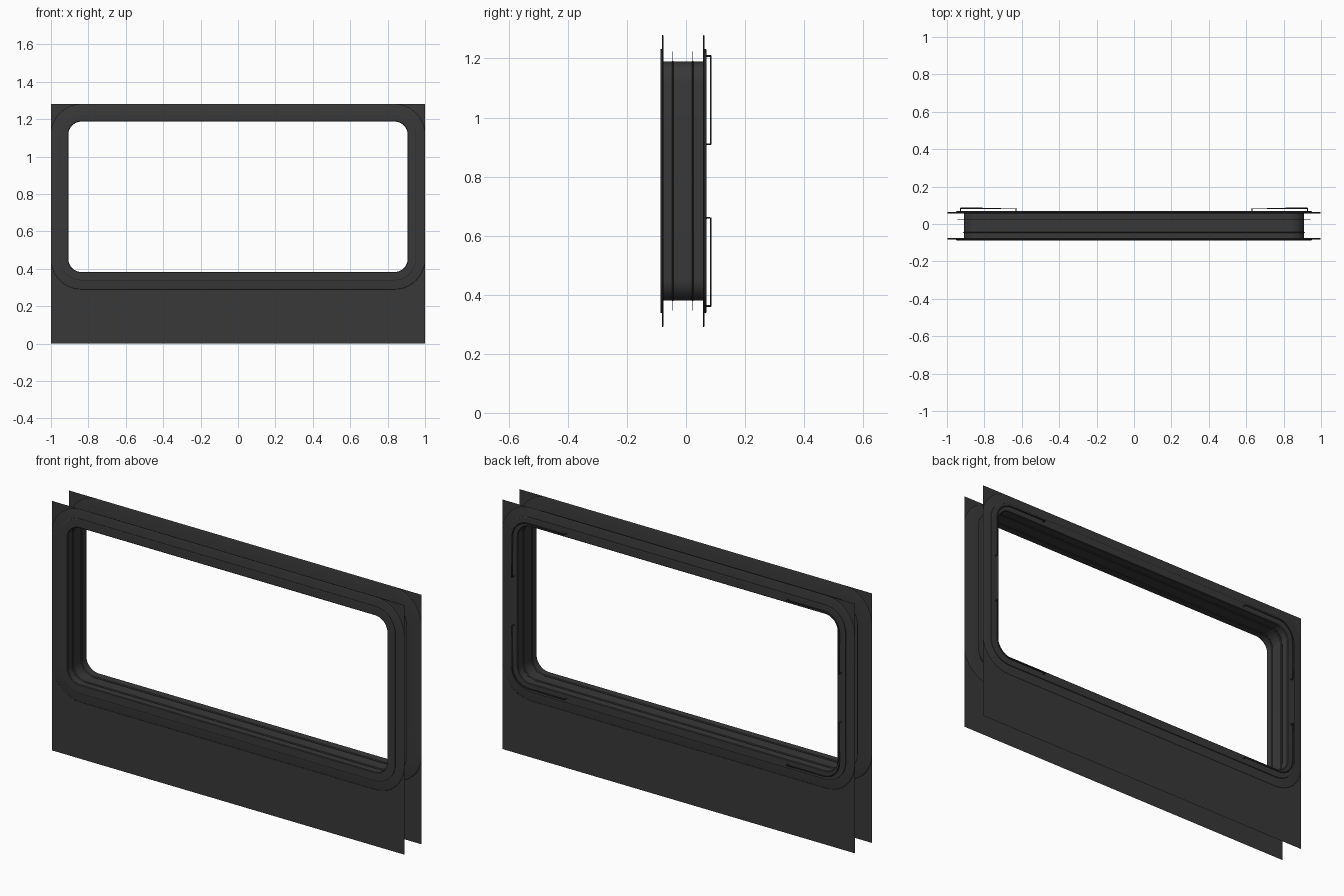
import bpy, bmesh, math

if "Cube" in bpy.data.objects:
    bpy.data.objects.remove(bpy.data.objects["Cube"])

HX, Z0, Z1, R = 0.907, 0.383, 1.187, 0.07   # opening half width, bottom, top, corner radius
RING = 0.093                                # outer edge of the cover plates
SEG = 10

dark = bpy.data.materials.new("dark_metal")
dark.diffuse_color = (0.04, 0.04, 0.04, 1)
dark.use_nodes = True
dark.node_tree.nodes["Principled BSDF"].inputs["Base Color"].default_value = dark.diffuse_color


def corner(sx, top, o, seg=SEG):
    """Arc points (x, z) of one rounded corner, offset o outward from the opening."""
    cx, cz = sx * (HX - R), (Z1 - R if top else Z0 + R)
    sz = 1 if top else -1
    return [(cx + sx * (R + o) * math.cos(a), cz + sz * (R + o) * math.sin(a))
            for a in (math.pi / 2 * i / seg for i in range(seg + 1))]


def loop(o):
    return (corner(1, True, o) + corner(-1, True, o)[::-1]
            + corner(-1, False, o) + corner(1, False, o)[::-1])


def finish(name, bm):
    bmesh.ops.recalc_face_normals(bm, faces=bm.faces)
    me = bpy.data.meshes.new(name)
    bm.to_mesh(me)
    bm.free()
    ob = bpy.data.objects.new(name, me)
    bpy.context.collection.objects.link(ob)
    me.materials.append(dark)
    bpy.context.view_layer.objects.active = ob
    ob.select_set(True)
    bpy.ops.object.shade_smooth_by_angle(angle=math.radians(30))
    ob.select_set(False)
    return ob


def sweep(name, profile, closed=True):
    """Sweep a (y, offset) profile around the rounded opening."""
    bm = bmesh.new()
    rows = [[bm.verts.new((x, y, z)) for x, z in loop(o)] for y, o in profile]
    pairs = list(zip(rows, rows[1:])) + ([(rows[-1], rows[0])] if closed else [])
    for a, b in pairs:
        n = len(a)
        for i in range(n):
            j = (i + 1) % n
            bm.faces.new((a[i], a[j], b[j], b[i]))
    return finish(name, bm)


# cover plates on both faces, with softened outer edges
for name, ya, yb in (("front_plate", -0.082, -0.076), ("back_plate", 0.057, 0.063)):
    sweep(name, [(ya, 0.003), (ya, RING - 0.006), (ya + 0.001, RING - 0.002), ((ya + yb) / 2, RING),
                 (yb - 0.001, RING - 0.002), (yb, RING - 0.006), (yb, 0.003)])

# inner lining with two grooves and a flange at each end
sweep("lining", [
    (-0.082, 0.045), (-0.085, 0.045), (-0.087, 0.042), (-0.087, 0.003), (-0.084, 0),
    (-0.051, 0), (-0.047, 0.003), (-0.045, 0.010), (-0.043, 0.003), (-0.039, 0),
    (0.017, 0), (0.021, 0.003), (0.023, 0.010), (0.025, 0.003), (0.029, 0),
    (0.066, 0), (0.069, 0.003), (0.069, 0.042), (0.067, 0.045), (0.063, 0.045),
    (0.063, 0.003), (-0.082, 0.003)])

# thin fins standing outward from the grooves
for name, y in (("front_fin", -0.045), ("back_fin", 0.023)):
    sweep(name, [(y - 0.0005, 0.003), (y - 0.0005, 0.036), (y + 0.0005, 0.036), (y + 0.0005, 0.003)])

# wall sheets: lower panel plus fillers outside the rounded plate corners
for name, y in (("front_wall", -0.079), ("back_wall", 0.060)):
    bm = bmesh.new()
    x, zb, zt = HX + RING, Z0 - RING, Z1 + RING
    bm.faces.new([bm.verts.new((px, y, pz)) for px, pz in ((-x, 0), (x, 0), (x, zb), (-x, zb))])
    for sx in (1, -1):
        for top in (True, False):
            tip = bm.verts.new((sx * x, y, zt if top else zb))
            arc = [bm.verts.new((px, y, pz)) for px, pz in corner(sx, top, RING)]
            for a, b in zip(arc, arc[1:]):
                bm.faces.new((tip, a, b))
    finish(name, bm)

# L-shaped wire brackets on the back, one per corner, with posts at both ends
for sx, side in ((1, "right"), (-1, "left")):
    for top, level in ((True, "upper"), (False, "lower")):
        arc = corner(sx, top, 0.021)
        sz = 1 if top else -1
        ex, ez = sx * 0.63, (0.91 if top else 0.66)
        pts = [(arc[0][0], 0.066, ez), (arc[0][0], 0.084, ez)]
        pts += [(px, 0.084, pz) for px, pz in arc]
        pts += [(ex, 0.084, arc[-1][1]), (ex, 0.066, arc[-1][1])]
        cu = bpy.data.curves.new("wire", 'CURVE')
        cu.dimensions = '3D'
        cu.bevel_depth = 0.003
        cu.bevel_resolution = 2
        cu.use_fill_caps = True
        sp = cu.splines.new('POLY')
        sp.points.add(len(pts) - 1)
        for p, co in zip(sp.points, pts):
            p.co = (*co, 1)
        cu.materials.append(dark)
        ob = bpy.data.objects.new(f"{level}_{side}_bracket", cu)
        bpy.context.collection.objects.link(ob)
